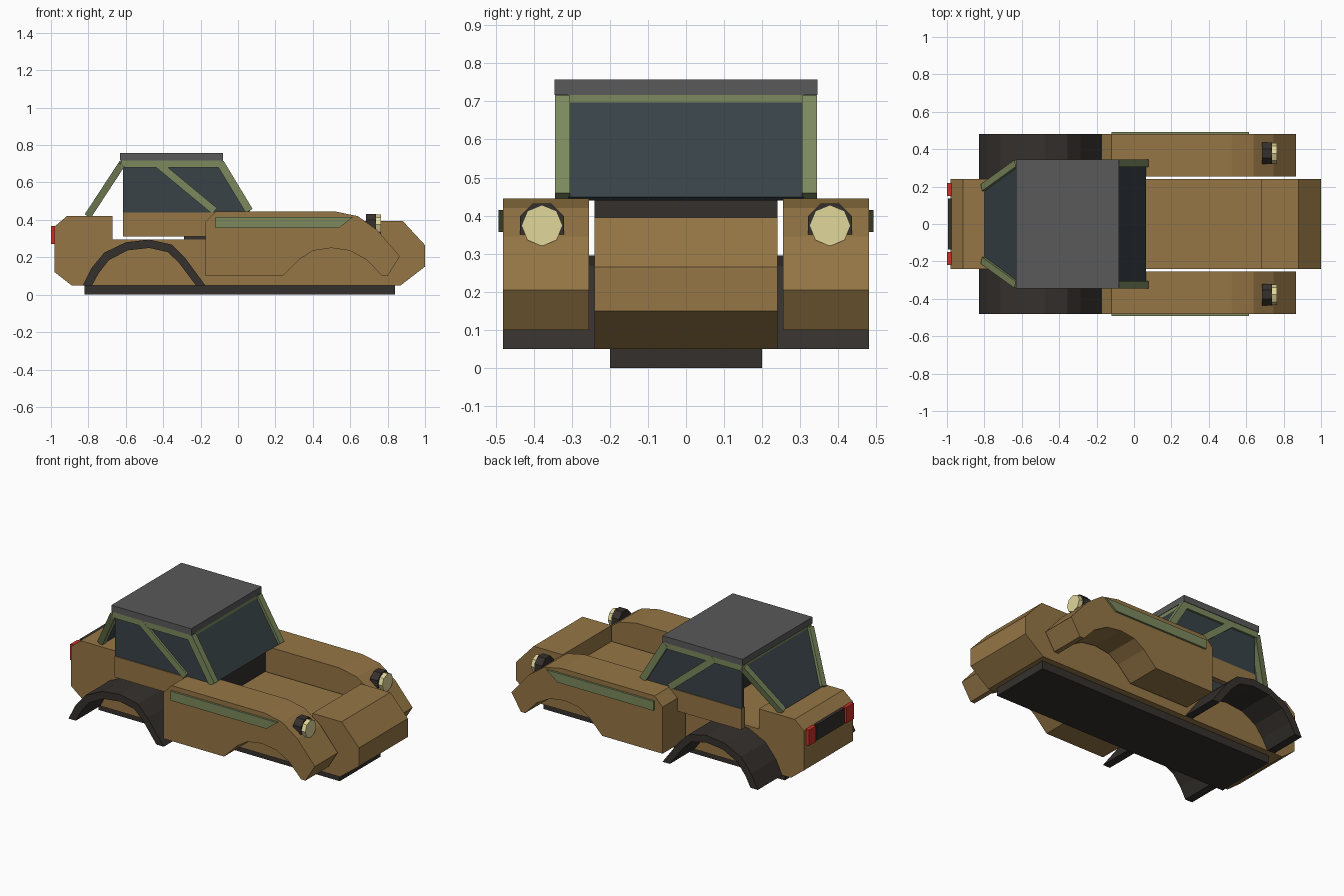
import bpy, bmesh, math
from mathutils import Vector

if "Cube" in bpy.data.objects:
    bpy.data.objects.remove(bpy.data.objects["Cube"])


def mat(name, r, g, b):
    m = bpy.data.materials.new(name)
    m.diffuse_color = (r, g, b, 1)
    m.use_nodes = True
    m.node_tree.nodes["Principled BSDF"].inputs["Base Color"].default_value = m.diffuse_color
    return m


BROWN = mat("brown_paint", 0.30, 0.18, 0.06)
GREEN = mat("green_frame", 0.20, 0.25, 0.11)
DARK = mat("dark_trim", 0.035, 0.03, 0.026)
GLASS = mat("dark_glass", 0.04, 0.055, 0.062)
LENS = mat("lamp_lens", 0.75, 0.68, 0.33)
RED = mat("red_lamp", 0.6, 0.03, 0.02)
ROOF = mat("roof_grey", 0.10, 0.10, 0.10)


def finish(name, bm, material):
    bmesh.ops.recalc_face_normals(bm, faces=bm.faces)
    me = bpy.data.meshes.new(name)
    bm.to_mesh(me)
    bm.free()
    ob = bpy.data.objects.new(name, me)
    me.materials.append(material)
    bpy.context.collection.objects.link(ob)
    return ob


def mirror(ob):
    m = ob.modifiers.new("mirror", 'MIRROR')
    m.use_axis = (False, True, False)
    m.use_mirror_merge = False


def extrude(name, pts, offset, material, both=False):
    """Solid from a planar 3D outline swept along an offset."""
    bm = bmesh.new()
    face = bm.faces.new([bm.verts.new(p) for p in pts])
    res = bmesh.ops.extrude_face_region(bm, geom=[face], use_keep_orig=True)
    moved = [v for v in res["geom"] if isinstance(v, bmesh.types.BMVert)]
    bmesh.ops.translate(bm, verts=moved, vec=Vector(offset))
    ob = finish(name, bm, material)
    if both:
        mirror(ob)
    return ob


def profile(name, xz, y0, y1, material, both=False):
    return extrude(name, [(x, y0, z) for x, z in xz], (0, y1 - y0, 0), material, both)


def box(name, x0, x1, y0, y1, z0, z1, material, both=False):
    return profile(name, [(x0, z0), (x1, z0), (x1, z1), (x0, z1)], y0, y1, material, both)


def bar(name, a, b, w, h, material, both=False):
    """Square bar from a to b, w across y and h across its slope."""
    a, b = Vector(a), Vector(b)
    d = (b - a).normalized()
    up = d.cross(Vector((0, 1, 0))).normalized()
    side = up.cross(d).normalized()
    pts = [a + side * w / 2 * i + up * h / 2 * j for i, j in ((-1, -1), (1, -1), (1, 1), (-1, 1))]
    return extrude(name, pts, b - a, material, both)


def disc(name, x0, x1, y, z, r, turn, material):
    pts = [(x0, y + r * math.cos(turn + k * math.pi / 4), z + r * math.sin(turn + k * math.pi / 4))
           for k in range(8)]
    return extrude(name, pts, (x1 - x0, 0, 0), material, True)


# Chassis and central body
box("chassis", -0.82, 0.84, -0.2, 0.2, 0, 0.05, DARK)
profile("body", [(-0.98, 0.12), (-0.89, 0.05), (0.87, 0.05), (1.0, 0.15), (1.0, 0.265),
                 (0.88, 0.395), (0.68, 0.395), (0.68, 0.295), (-0.67, 0.295),
                 (-0.67, 0.42), (-0.915, 0.42), (-0.98, 0.365)], -0.24, 0.24, BROWN)
box("dashboard", -0.29, 0.02, -0.24, 0.24, 0.29, 0.44, DARK)

# Front fenders with wheel arch, and side strips
profile("front_fender", [(-0.175, 0.10), (-0.175, 0.39), (-0.12, 0.445), (0.52, 0.445),
                         (0.64, 0.42), (0.745, 0.345), (0.865, 0.205), (0.80, 0.10), (0.77, 0.10),
                         (0.69, 0.185), (0.60, 0.235), (0.50, 0.25), (0.40, 0.235),
                         (0.33, 0.19), (0.24, 0.10)], 0.255, 0.48, BROWN, True)
profile("side_strip", [(-0.12, 0.357), (-0.12, 0.415), (0.615, 0.415), (0.54, 0.357)],
        0.475, 0.492, GREEN, True)

# Rear fender arches
outer = [(-0.83, 0.05), (-0.785, 0.14), (-0.715, 0.225), (-0.60, 0.28), (-0.475, 0.295),
         (-0.355, 0.268), (-0.285, 0.20), (-0.175, 0.05)]
inner = [(-0.78, 0.05), (-0.745, 0.115), (-0.69, 0.185), (-0.59, 0.237), (-0.475, 0.25),
         (-0.375, 0.228), (-0.315, 0.17), (-0.225, 0.05)]
profile("rear_fender", outer + inner[::-1], 0.24, 0.48, DARK, True)

# Cab doors and glass
box("door", -0.615, 0.02, 0.30, 0.335, 0.31, 0.44, BROWN, True)
profile("side_glass", [(-0.615, 0.44), (0.04, 0.44), (-0.10, 0.69), (-0.615, 0.69)],
        0.31, 0.33, GLASS, True)
extrude("windshield", [(-0.105, -0.31, 0.70), (-0.105, 0.31, 0.70), (0.05, 0.31, 0.44),
                       (0.05, -0.31, 0.44)], (0.015, 0, 0.009), GLASS)
extrude("rear_glass", [(-0.625, -0.32, 0.70), (-0.625, 0.32, 0.70), (-0.80, 0.185, 0.425),
                       (-0.80, -0.185, 0.425)], (0.013, 0, -0.008), GLASS)

# Roof and frame
box("roof", -0.63, -0.08, -0.345, 0.345, 0.717, 0.757, ROOF)
box("roof_rail", -0.625, -0.085, 0.305, 0.342, 0.68, 0.718, GREEN, True)
box("front_rail", -0.12, -0.083, -0.31, 0.31, 0.68, 0.718, GREEN)
box("rear_rail", -0.625, -0.59, -0.31, 0.31, 0.68, 0.718, GREEN)
bar("front_pillar", (-0.095, 0.324, 0.705), (0.06, 0.324, 0.448), 0.04, 0.042, GREEN, True)
bar("middle_pillar", (-0.43, 0.324, 0.70), (-0.125, 0.324, 0.448), 0.038, 0.04, GREEN, True)
bar("rear_pillar", (-0.62, 0.325, 0.70), (-0.80, 0.195, 0.425), 0.038, 0.038, GREEN, True)

# Lamps
disc("headlight_housing", 0.685, 0.738, 0.378, 0.374, 0.063, math.pi / 8, DARK)
disc("headlight_lens", 0.735, 0.765, 0.378, 0.374, 0.054, 0, LENS)
box("tail_lamp", -1.0, -0.97, 0.15, 0.22, 0.27, 0.368, RED, True)
box("tail_panel", -0.995, -0.97, -0.135, 0.135, 0.27, 0.368, DARK)
